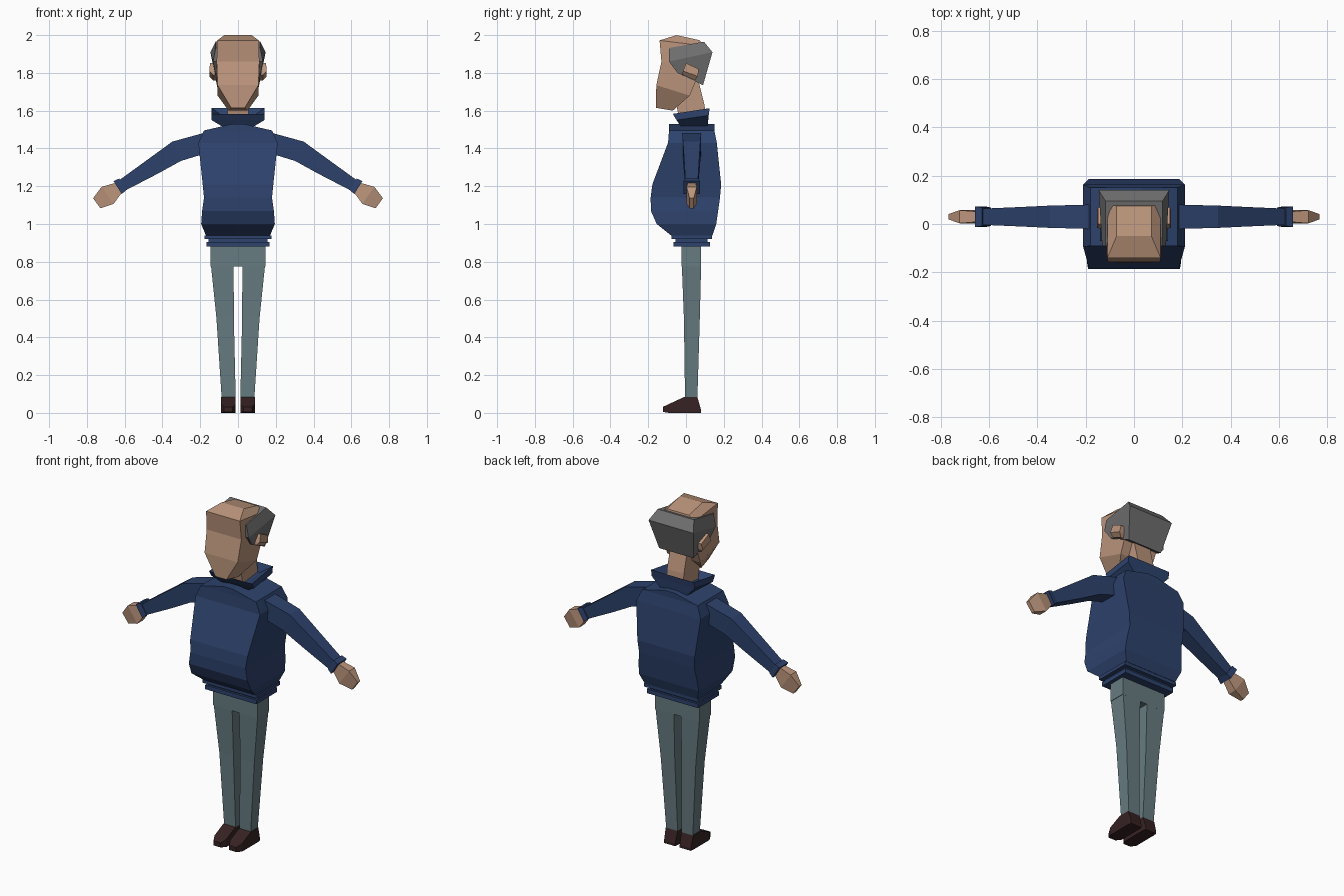
import bpy, bmesh
from mathutils import Vector

cube = bpy.data.objects.get("Cube")
if cube:
    bpy.data.objects.remove(cube, do_unlink=True)


def material(name, red, green, blue):
    mat = bpy.data.materials.new(name)
    mat.use_nodes = True
    color = (red, green, blue, 1)
    mat.diffuse_color = color
    mat.node_tree.nodes["Principled BSDF"].inputs["Base Color"].default_value = color
    return mat


skin = material("skin", red=.5, green=.3, blue=.2)
navy = material("navy jumper", red=.026, green=.054, blue=.15)
grey_green = material("grey green trousers", red=.135, green=.2, blue=.22)
grey = material("grey hair", red=.16, green=.16, blue=.16)
leather = material("dark brown leather", red=.038, green=.016, blue=.017)


def loft(name, mat, rings):
    """Skin a closed, flat-faced solid over a list of four-point rings."""
    bm = bmesh.new()
    rows = [[bm.verts.new(point) for point in ring] for ring in rings]
    for lower, upper in zip(rows, rows[1:]):
        for i in range(len(lower)):
            bm.faces.new((lower[i - 1], lower[i], upper[i], upper[i - 1]))
    bm.faces.new(rows[0])
    bm.faces.new(rows[-1])
    bmesh.ops.recalc_face_normals(bm, faces=bm.faces)
    mesh = bpy.data.meshes.new(name)
    bm.to_mesh(mesh)
    bm.free()
    mesh.materials.append(mat)
    bpy.context.collection.objects.link(bpy.data.objects.new(name, mesh))


def pair(name, mat, rings):
    """Build a left part and its mirrored right twin."""
    loft("left_" + name, mat, rings)
    loft("right_" + name, mat, [[(-x, y, z) for x, y, z in ring] for ring in rings])


def slab(z, half, front, back, rise=0, flare=0, middle=0):
    """Cross-section whose back edge may be higher (rise) or wider (flare)."""
    wide = half + flare
    return [(middle - half, front, z), (middle + half, front, z),
            (middle + wide, back, z + rise), (middle - wide, back, z + rise)]


def upright(y, half, top, middle, sole=0):
    """Upright cross-section facing front to back."""
    return [(middle - half, y, sole), (middle + half, y, sole),
            (middle + half, y, top), (middle - half, y, top)]


def joint(x, z, thick, depth):
    return Vector((x, .03, z)), thick, depth


def limb(name, mat, joints):
    """Pair of limbs with cross-sections square to the path of joints."""
    rings = []
    for i, (centre, thick, depth) in enumerate(joints):
        before, after = joints[max(i - 1, 0)], joints[min(i + 1, len(joints) - 1)]
        along = (after[0] - before[0]).normalized()
        side = Vector((0, depth, 0))
        up = along.cross(Vector((0, -1, 0))) * thick
        rings.append([centre - up - side, centre + up - side,
                      centre + up + side, centre - up + side])
    pair(name, mat, rings)


# Jumper body, bulging at the belly and peaked at the shoulders
loft("jumper_body", navy, [
    slab(z=.94, half=.17, front=-.08, back=.14),
    slab(z=1, half=.195, front=-.155, back=.16),
    slab(z=1.07, half=.19, front=-.186, back=.17),
    slab(z=1.14, half=.18, front=-.187, back=.18),
    slab(z=1.21, half=.187, front=-.178, back=.186),
    slab(z=1.43, half=.21, front=-.095, back=.163),
    slab(z=1.495, half=.18, front=-.09, back=.15),
    slab(z=1.53, half=.03, front=-.09, back=.15)])

# Ribbed hem: two bands around a recessed strip
for name, bottom, top, half in (("lower_hem_band", .88, .905, .167),
                                ("hem_groove", .9, .925, .155),
                                ("upper_hem_band", .92, .94, .178)):
    loft(name, navy, [slab(z, half, front=.1 - half, back=half - .04)
                      for z in (bottom, top)])

# Flared collar, hollow at the top
loft("collar", navy, [
    slab(z=1.52, half=.09, front=-.03, back=.115),
    slab(z=1.55, half=.14, front=-.05, back=.12, rise=.025),
    slab(z=1.583, half=.14, front=-.07, back=.125, rise=.03),
    slab(z=1.55, half=.07, front=-.03, back=.105, rise=.015)])

# Sleeves, cuffs and hands
limb("sleeve", navy, [
    joint(x=.17, z=1.43, thick=.053, depth=.05),
    joint(x=.325, z=1.385, thick=.056, depth=.046),
    joint(x=.45, z=1.305, thick=.046, depth=.04),
    joint(x=.62, z=1.2, thick=.031, depth=.033)])
limb("cuff", navy, [
    joint(x=.61, z=1.21, thick=.036, depth=.038),
    joint(x=.637, z=1.193, thick=.04, depth=.043)])
limb("hand", skin, [
    joint(x=.62, z=1.2, thick=.026, depth=.02),
    joint(x=.69, z=1.152, thick=.055, depth=.027),
    joint(x=.748, z=1.11, thick=.033, depth=.011)])

# Trousers
loft("trouser_hips", grey_green, [
    slab(z, half=.145, front=-.024, back=.08) for z in (.775, .9)])
pair("trouser_leg", grey_green, [
    slab(z=.07, half=.037, front=-.005, back=.06, middle=.049),
    slab(z=.5, half=.046, front=-.011, back=.073, middle=.068),
    slab(z=.78, half=.06, front=-.022, back=.08, middle=.083)])

# Shoes, from toe to heel
pair("shoe", leather, [
    upright(y=-.122, half=.023, top=.032, middle=.051, sole=.005),
    upright(y=-.09, half=.039, top=.047, middle=.051),
    upright(y=-.01, half=.039, top=.084, middle=.051),
    upright(y=.06, half=.039, top=.084, middle=.051),
    upright(y=.08, half=.036, top=.015, middle=.051)])

# Neck
loft("neck", skin, [
    slab(z=1.52, half=.055, front=-.03, back=.11),
    slab(z=1.63, half=.055, front=-.05, back=.098),
    slab(z=1.78, half=.055, front=-.04, back=.06)])

# Head: chin, jaw, brow, forehead and crown
loft("head", skin, [
    slab(z=1.615, half=.036, front=-.16, back=-.07, rise=-.015, flare=.014),
    slab(z=1.735, half=.108, front=-.157, back=.02, rise=-.055),
    slab(z=1.86, half=.113, front=-.13, back=.07, rise=-.06),
    slab(z=1.972, half=.11, front=-.14, back=.08, rise=-.027),
    slab(z=2, half=.072, front=-.05, back=.075, rise=-.028)])

# Hair wrapping the sides and back
loft("hair", grey, [
    slab(z=1.8, half=.122, front=-.045, back=.09, rise=-.065, flare=-.01),
    slab(z=1.86, half=.132, front=-.09, back=.14, rise=.05, flare=.014),
    slab(z=1.932, half=.118, front=-.09, back=.095, rise=.033)])

# Ears: tilted blocks, narrower below
pair("ear", skin, [
    slab(z=1.79, half=.016, front=-.02, back=.048, rise=-.03, middle=.116),
    slab(z=1.81, half=.026, front=-.016, back=.062, rise=-.028, middle=.126),
    slab(z=1.852, half=.024, front=0, back=.068, rise=-.032, middle=.124)])
